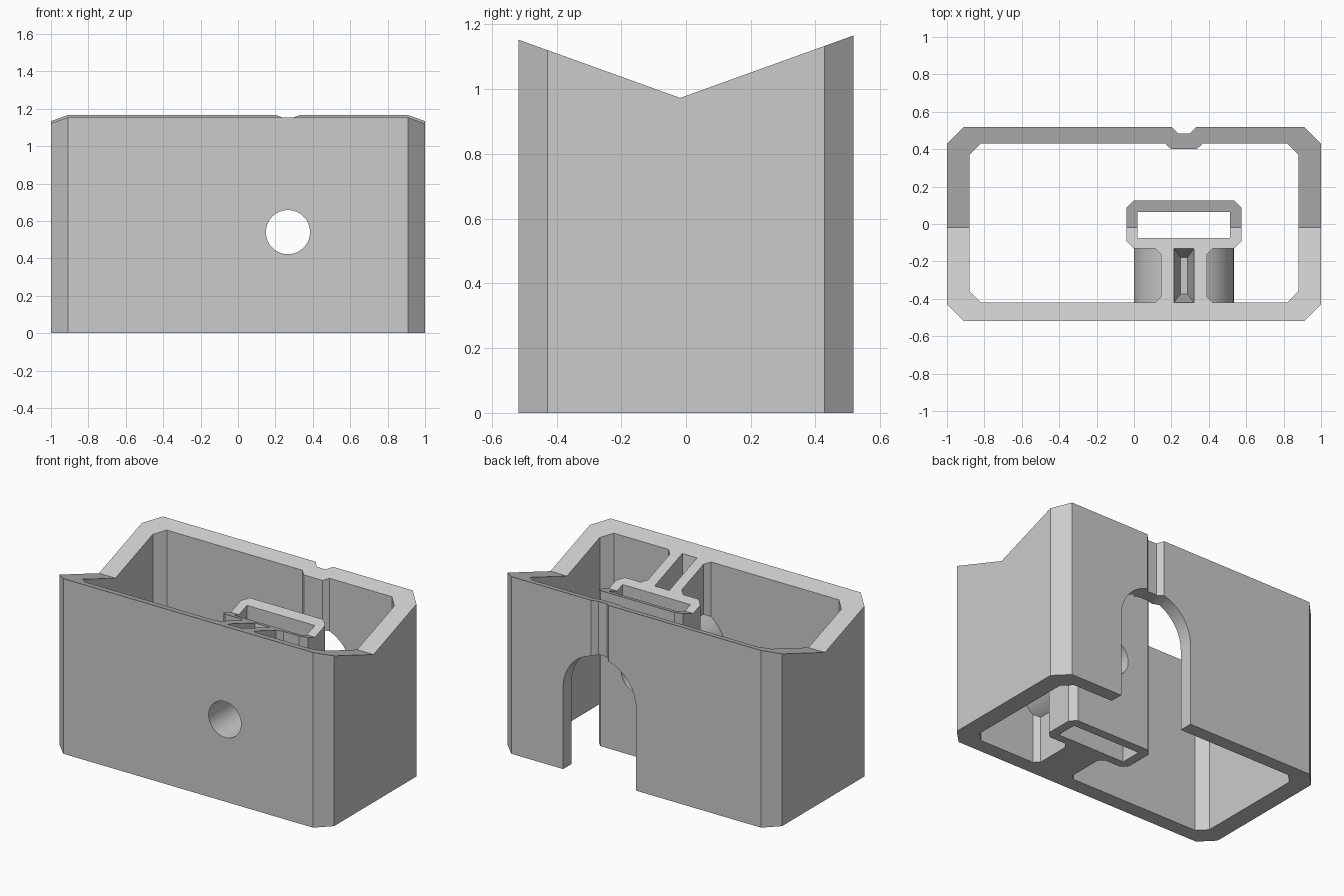
import bpy, bmesh, math
from mathutils import Vector

cube = bpy.data.objects.get("Cube")
if cube:
    bpy.data.objects.remove(cube, do_unlink=True)

grey = bpy.data.materials.new("plain grey")
grey.use_nodes = True
colour = (0.6, 0.6, 0.6, 1)
grey.diffuse_color = colour
grey.node_tree.nodes["Principled BSDF"].inputs["Base Color"].default_value = colour

CX, CZ = 0.267, 0.54          # centre of the bore
PLACE = {"x": lambda p, d: (d, p[0], p[1]),
         "y": lambda p, d: (p[0], d, p[1]),
         "z": lambda p, d: (p[0], p[1], d)}


def make(name, rings):
    """Solid from a start ring and an end ring of points."""
    bm = bmesh.new()
    a, b = [[bm.verts.new(p) for p in ring] for ring in rings]
    bm.faces.new(a)
    bm.faces.new(b)
    for i in range(len(a)):
        j = (i + 1) % len(a)
        bm.faces.new((a[i], a[j], b[j], b[i]))
    bmesh.ops.recalc_face_normals(bm, faces=bm.faces)
    mesh = bpy.data.meshes.new(name)
    bm.to_mesh(mesh)
    bm.free()
    mesh.materials.append(grey)
    obj = bpy.data.objects.new(name, mesh)
    bpy.context.collection.objects.link(obj)
    return obj


def prism(name, profile, axis, lo, hi):
    return make(name, [[PLACE[axis](p, d) for p in profile] for d in (lo, hi)])


def rect(x0, x1, y0, y1, c=0.0, back=()):
    """Rectangle with chamfered corners and optional extra points on the back edge."""
    if not c:
        return [(x0, y0), (x1, y0), (x1, y1), (x0, y1)]
    return [(x0 + c, y0), (x1 - c, y0), (x1, y0 + c), (x1, y1 - c), (x1 - c, y1),
            *back, (x0 + c, y1), (x0, y1 - c), (x0, y0 + c)]


def arc(r, start, end, n):
    return [(CX + r * math.cos(t), CZ + r * math.sin(t))
            for t in (math.radians(start + (end - start) * i / n) for i in range(n + 1))]


def notch(wide, narrow, y, depth):
    """Trapezoid step in the back edge, listed from +x to -x."""
    return [(CX + wide, y), (CX + narrow, y - depth),
            (CX - narrow, y - depth), (CX - wide, y)]


def combine(target, tool, operation):
    mod = target.modifiers.new(operation.lower(), "BOOLEAN")
    mod.operation, mod.solver, mod.object = operation, "EXACT", tool
    bpy.context.view_layer.objects.active = target
    bpy.ops.object.modifier_apply(modifier=mod.name)
    bpy.data.objects.remove(tool, do_unlink=True)


# Outer shell with a groove in the back wall and a matching rib inside
TOP = 1.3
body = prism("housing", rect(-1, 1, -0.518, 0.518, 0.09, notch(0.064, 0.032, 0.518, 0.034)),
             "z", 0, TOP)
combine(body, prism("cavity", rect(-0.88, 0.88, -0.42, 0.43, 0.06, notch(0.1, 0.068, 0.43, 0.03)),
                    "z", -0.1, TOP + 0.1), "DIFFERENCE")

# Inner rectangular sleeve, web to the front wall, and round boss
web = [(0.155, -0.47), (0.155, -0.42), (0.123, -0.388), (0.123, -0.162), (0.155, -0.13), (0.155, -0.1)]
web = [(CX + x, y) for x, y in web] + [(CX - x, y) for x, y in reversed(web)]
combine(body, prism("sleeve", rect(-0.04, 0.574, -0.13, 0.125, 0.038), "z", 0, TOP), "UNION")
combine(body, prism("web", web, "z", 0, TOP), "UNION")
combine(body, prism("boss", arc(0.267, 0, 360, 64)[:-1], "y", -0.46, -0.1), "UNION")

# Openings: sleeve slot, bore, rear archway, tapered pocket
combine(body, prism("slot", rect(0.02, 0.514, -0.075, 0.065), "z", -0.1, TOP + 0.1), "DIFFERENCE")
combine(body, prism("bore", arc(0.118, 0, 360, 48)[:-1], "y", -0.6, 0.2), "DIFFERENCE")
arch = arc(0.265, 0, 180, 32) + [(CX - 0.265, -0.1), (CX + 0.265, -0.1)]
combine(body, prism("archway", arch, "y", 0.3, 0.6), "DIFFERENCE")
pocket = [[Vector((x, y, 0.75)) for x, y in rect(CX - 0.018, CX + 0.018, -0.375, -0.18)],
          [Vector((x, y, z)) for (x, y), z in
           zip(rect(CX - 0.054, CX + 0.054, -0.42, -0.13), (1.12, 1.12, 1.02, 1.02))]]
# Continue the taper a little past the sloping rim
pocket[1] = [b + (b - a) * 0.05 for a, b in zip(*pocket)]
combine(body, make("pocket", pocket), "DIFFERENCE")

# V-shaped top
valley, low, slope = -0.018, 0.973, 0.36
vee = [(valley, low), (0.7, low + slope * (0.7 - valley)), (0.7, 1.6),
       (-0.7, 1.6), (-0.7, low + slope * (0.7 + valley))]
combine(body, prism("vee", vee, "x", -1.2, 1.2), "DIFFERENCE")

bpy.ops.object.select_all(action="DESELECT")
body.select_set(True)
bpy.context.view_layer.objects.active = body
bpy.ops.object.shade_smooth_by_angle(angle=math.radians(25))
